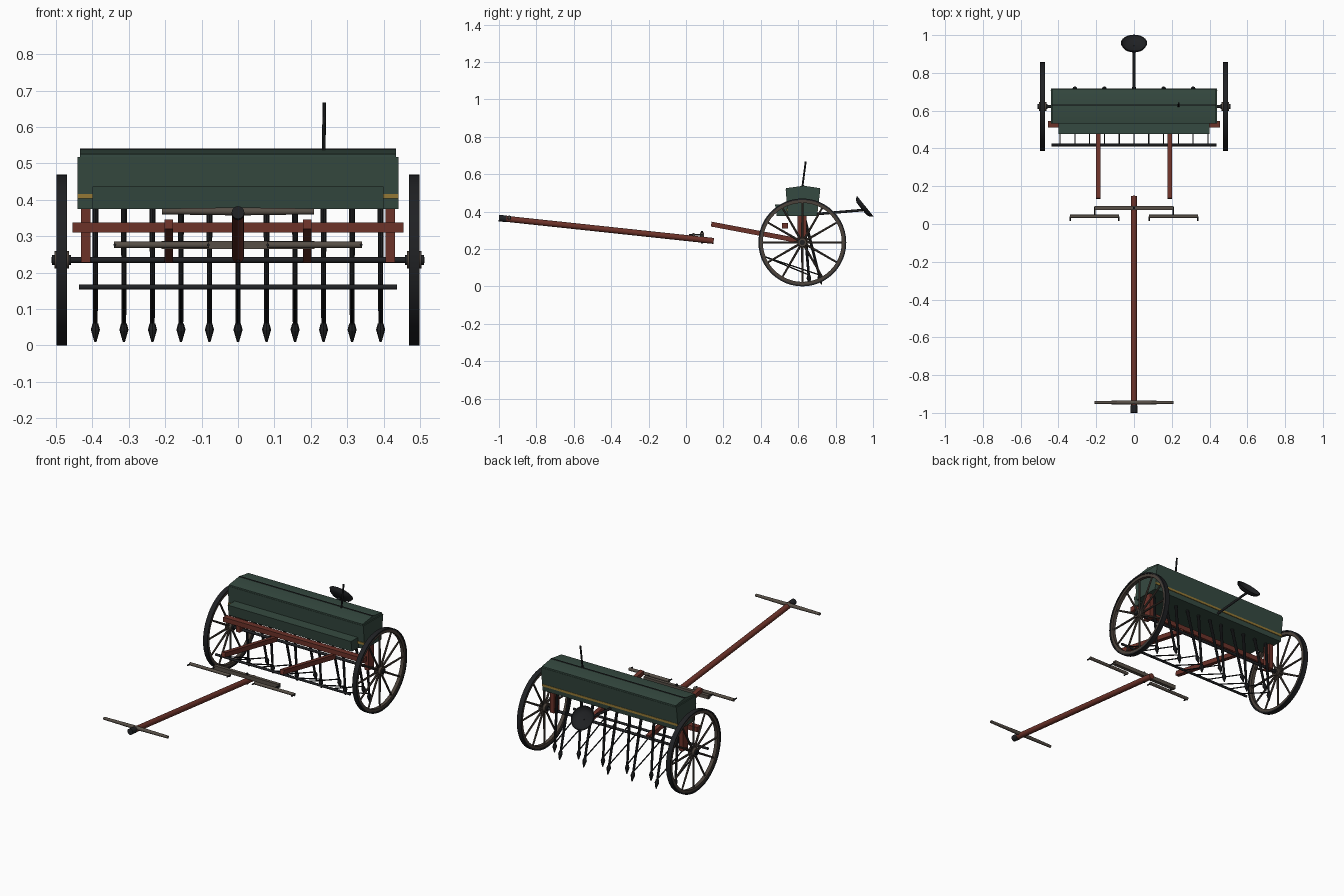
import bpy, bmesh, math
from mathutils import Vector, Matrix

if "Cube" in bpy.data.objects:
    bpy.data.objects.remove(bpy.data.objects["Cube"])


def material(name, *rgb):
    m = bpy.data.materials.new(name)
    m.diffuse_color = (*rgb, 1)
    m.use_nodes = True
    m.node_tree.nodes["Principled BSDF"].inputs["Base Color"].default_value = m.diffuse_color
    return m


GREEN = material("box green", .036, .068, .052)
RED = material("frame red", .15, .032, .022)
IRON = material("dark iron", .014, .015, .017)
WOOD = material("weathered wood", .095, .078, .062)
WHEEL = material("wheel wood", .07, .054, .043)
GOLD = material("gold stripe", .30, .19, .035)


class Part:
    """Collects primitives into one named object."""
    def __init__(self, name, mat):
        self.name, self.mat, self.bm = name, mat, bmesh.new()

    def box(self, x0, x1, y0, y1, z0, z1):
        m = Matrix.Translation(((x0 + x1) / 2, (y0 + y1) / 2, (z0 + z1) / 2))
        bmesh.ops.create_cube(self.bm, size=1, matrix=m @ Matrix.Diagonal((x1 - x0, y1 - y0, z1 - z0, 1)))

    def rod(self, a, b, r, r2=None, n=12):
        a, b = Vector(a), Vector(b)
        d = b - a
        m = Matrix.Translation((a + b) / 2) @ d.to_track_quat('Z', 'Y').to_matrix().to_4x4()
        bmesh.ops.create_cone(self.bm, cap_ends=True, segments=n, radius1=r,
                              radius2=r if r2 is None else r2, depth=d.length, matrix=m)

    def beam(self, a, b, w, h):
        # rectangular bar running in the yz plane
        a, b = Vector(a), Vector(b)
        d = b - a
        m = Matrix.Translation((a + b) / 2) @ Matrix.Rotation(math.atan2(d.z, d.y), 4, 'X')
        bmesh.ops.create_cube(self.bm, size=1, matrix=m @ Matrix.Diagonal((w, d.length, h, 1)))

    def extrude(self, profile, x0, x1):
        # yz profile drawn out along x
        f = self.bm.faces.new([self.bm.verts.new((x0, y, z)) for y, z in profile])
        g = bmesh.ops.extrude_face_region(self.bm, geom=[f])
        bmesh.ops.translate(self.bm, vec=(x1 - x0, 0, 0),
                            verts=[v for v in g['geom'] if isinstance(v, bmesh.types.BMVert)])

    def lathe(self, profile, m, n=24, closed=True):
        # (radius, height) profile spun round local z
        rings = [[self.bm.verts.new(m @ Vector((r * math.cos(i * math.tau / n), r * math.sin(i * math.tau / n), h)))
                  for i in range(n)] for r, h in profile]
        for k in range(len(rings) if closed else len(rings) - 1):
            a, b = rings[k], rings[(k + 1) % len(rings)]
            for i in range(n):
                j = (i + 1) % n
                self.bm.faces.new((a[i], a[j], b[j], b[i]))

    def done(self):
        bmesh.ops.recalc_face_normals(self.bm, faces=self.bm.faces)
        me = bpy.data.meshes.new(self.name)
        self.bm.to_mesh(me)
        me.materials.append(self.mat)
        me.shade_smooth()
        me.set_sharp_from_angle(angle=math.radians(35))
        bpy.context.collection.objects.link(bpy.data.objects.new(self.name, me))


AY, AZ, R = .622, .235, .235

# wheels: iron tyre, wooden rim, spokes, hub
for side, s in (("left", -1), ("right", 1)):
    c = Vector((s * .484, AY, AZ))
    m = Matrix.Translation(c) @ Matrix.Rotation(math.pi / 2, 4, 'Y')
    p = Part(side + "_tyre", IRON)
    p.lathe([(R, -.014), (R, .014), (R - .008, .014), (R - .008, -.014)], m, 48)
    p.done()
    p = Part(side + "_wheel", WHEEL)
    p.lathe([(R - .007, -.01), (R - .007, .01), (R - .024, .01), (R - .024, -.01)], m, 48)
    for i in range(12):
        a = i * math.tau / 12
        d = Vector((0, math.sin(a), math.cos(a)))
        p.rod(c + d * .015, c + d * (R - .02), .0065, .005, 8)
    p.rod(c - Vector((.02, 0, 0)), c + Vector((.02, 0, 0)), .024, n=16)
    p.done()
    p = Part(side + "_hub_cap", IRON)
    p.rod(c - Vector((.026, 0, 0)), c + Vector((.026, 0, 0)), .014)
    p.done()

p = Part("axle", IRON)
p.rod((-.512, AY, AZ), (.512, AY, AZ), .008)
p.done()

# seed box with lid, front box and gold stripe
p = Part("seed_box", GREEN)
p.extrude([(.545, .375), (.70, .375), (.718, .517), (.533, .517)], -.44, .44)
p.done()
p = Part("seed_box_lid", GREEN)
p.extrude([(.535, .515), (.716, .515), (.716, .525), (.63, .538), (.535, .525)], -.434, .434)
p.done()
p = Part("lid_hinge", IRON)
p.rod((-.434, .63, .537), (.434, .63, .537), .004, n=8)
p.done()
p = Part("front_box", GREEN)
p.extrude([(.485, .375), (.55, .375), (.55, .437), (.476, .437)], -.40, .40)
p.done()
p = Part("gold_stripes", GOLD)
for y0, y1 in ((.538, .5415), (.7035, .707)):
    p.box(-.441, .441, y0, y1, .403, .416)
p.done()
p = Part("lever", IRON)
p.rod((.235, .618, .50), (.237, .64, .667), .005, n=8)
p.done()

# red frame
p = Part("frame_beam", RED)
p.box(-.455, .455, .512, .546, .31, .338)
p.done()
p = Part("frame_posts", RED)
for x in (-.418, .418):
    p.box(x - .013, x + .013, .595, .645, .228, .38)
p.done()
p = Part("draft_beams", RED)
for x in (-.19, .19):
    p.beam((x, .135, .333), (x, .625, .24), .024, .026)
p.done()

# tongue with iron tip, neck yoke
p = Part("tongue", RED)
p.rod((0, .148, .243), (0, -.97, .362), .016, n=16)
p.done()
p = Part("tongue_tip", IRON)
p.rod((0, -.96, .361), (0, -1, .365), .0175, n=16)
p.done()
p = Part("neck_yoke", WOOD)
for s in (-1, 1):
    p.rod((0, -.945, .368), (s * .208, -.945, .368), .011, .008)
p.done()

# doubletree, singletrees and their links
p = Part("doubletree", WOOD)
p.box(-.21, .21, .075, .095, .265, .287)
p.done()
p = Part("singletrees", WOOD)
for s in (-1, 1):
    p.rod((s * .08, .04, .276), (s * .34, .04, .276), .009)
p.done()
p = Part("tree_links", IRON)
for s in (-1, 1):
    p.rod((s * .208, .09, .276), (s * .208, .035, .276), .004, n=8)
    for x in (.082, .338):
        p.rod((s * x, .04, .276), (s * x, .015, .276), .004, n=8)
p.rod((0, .085, .23), (0, .085, .295), .006, n=8)
p.done()

# seed tubes in two staggered rows, shoes, drag rods and drag bar
tubes, shoes, drags = Part("seed_tubes", IRON), Part("shoes", IRON), Part("drag_rods", IRON)
for i in range(11):
    x = (i - 5) * .0783
    top = Vector((x, .63, .38))
    tip = Vector((x, .725 if i % 2 else .66, .01))
    k = lambda t: top.lerp(tip, t)
    tubes.rod(top, k(.9), .0085, .0065, 10)
    shoes.rod(k(.865), k(.91), .008, .0125, 8)
    shoes.rod(k(.91), tip, .0125, .003, 8)
    drags.rod((x, .418, .16), k(.86), .0035, n=6)
for q in (tubes, shoes, drags):
    q.done()
p = Part("drag_bar", IRON)
p.rod((-.437, .418, .16), (.437, .418, .16), .007)
p.done()

# seat dish on a spring bar
p = Part("seat_bar", IRON)
p.rod((0, .68, .385), (0, .945, .408), .007)
p.done()
p = Part("seat", IRON)
m = Matrix.Translation((.0, .938, .413)) @ Matrix.Rotation(math.radians(-51), 4, 'X')
p.lathe([(.001, 0), (.045, .002), (.062, .012), (.07, .026), (.065, .026), (.056, .014), (.04, .007), (.001, .005)], m, 24)
p.done()
